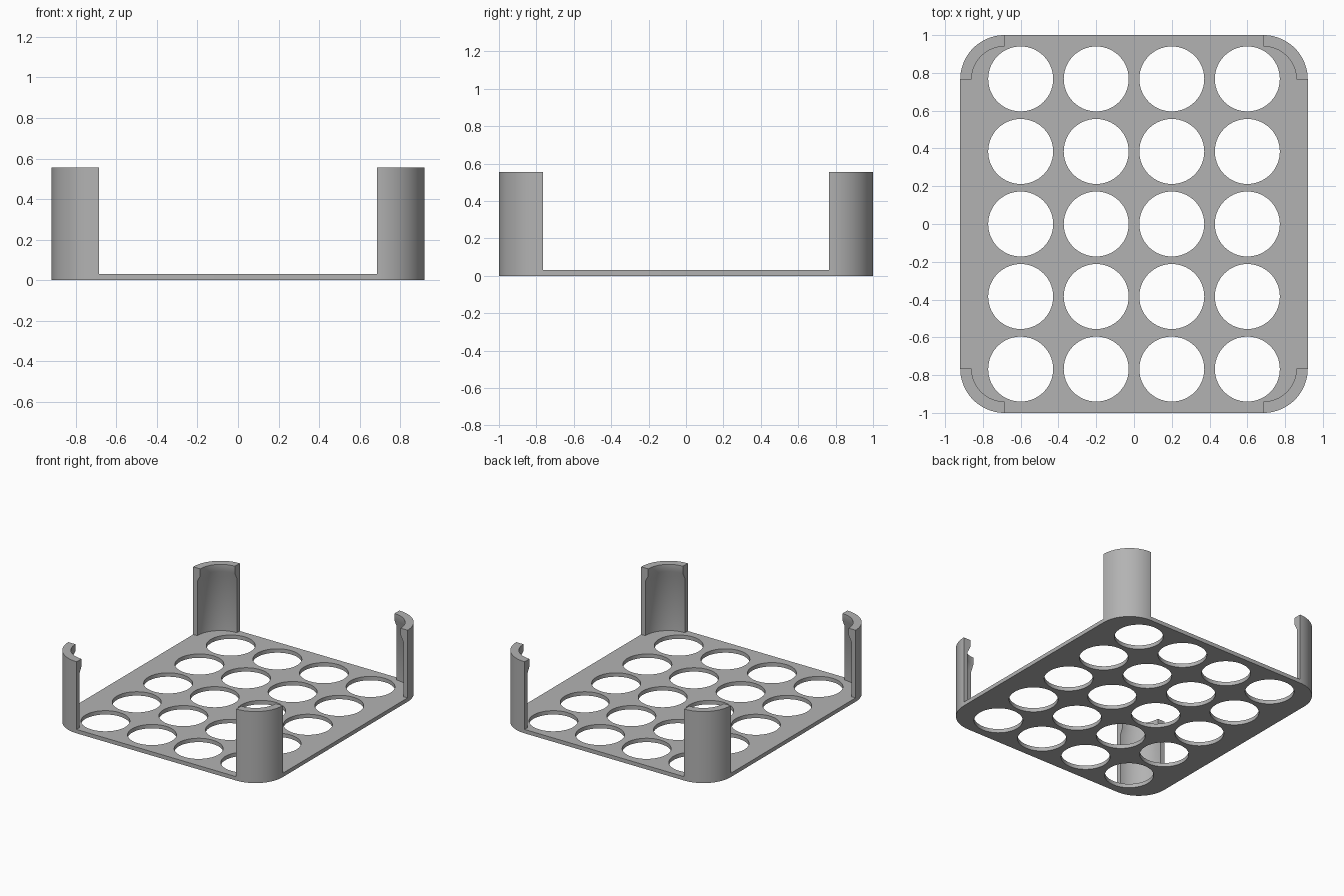
import bpy, bmesh
from math import sin, cos, pi, radians
from mathutils import Vector, Matrix

cube = bpy.data.objects.get("Cube")
if cube:
    bpy.data.objects.remove(cube, do_unlink=True)

HALF_X, HALF_Y = 0.92, 1.0
CORNER = 0.235
THICK = 0.03
HEIGHT = 0.555

grey = bpy.data.materials.new("plain grey")
grey.use_nodes = True
colour = (0.45, 0.45, 0.45, 1)
grey.diffuse_color = colour
grey.node_tree.nodes["Principled BSDF"].inputs["Base Color"].default_value = colour


def arc(cx, cy, r, start, end, steps):
    angles = [start + (end - start) * i / steps for i in range(steps + 1)]
    return [(cx + r * cos(a), cy + r * sin(a)) for a in angles]


def finish(name, bm):
    bmesh.ops.remove_doubles(bm, verts=bm.verts, dist=0.0001)
    bmesh.ops.recalc_face_normals(bm, faces=bm.faces)
    mesh = bpy.data.meshes.new(name)
    bm.to_mesh(mesh)
    bm.free()
    mesh.materials.append(grey)
    obj = bpy.data.objects.new(name, mesh)
    bpy.context.collection.objects.link(obj)
    bpy.ops.object.select_all(action='DESELECT')
    obj.select_set(True)
    bpy.context.view_layer.objects.active = obj
    bpy.ops.object.shade_smooth_by_angle(angle=radians(30))
    return obj


# Corner centres, counter-clockwise from the +x +y corner
cx, cy = HALF_X - CORNER, HALF_Y - CORNER
corners = [(cx, cy), (-cx, cy), (-cx, -cy), (cx, -cy)]

# Tray plate: rounded outline with a grid of round holes, filled and extruded
outline = []
for i, (x, y) in enumerate(corners):
    outline += arc(x, y, CORNER, i * pi / 2, (i + 1) * pi / 2, 20)
loops = [outline]
for col in range(4):
    for row in range(5):
        loops.append(arc(0.4 * (col - 1.5), 0.384 * (row - 2), 0.172, 0, 2 * pi, 56)[:-1])

curve = bpy.data.curves.new("plate_outline", 'CURVE')
curve.dimensions = '2D'
curve.fill_mode = 'BOTH'
curve.extrude = THICK / 2
for loop in loops:
    spline = curve.splines.new('POLY')
    spline.points.add(len(loop) - 1)
    for point, (x, y) in zip(spline.points, loop):
        point.co = (x, y, 0, 1)
    spline.use_cyclic_u = True
helper = bpy.data.objects.new("plate_outline", curve)
bpy.context.collection.objects.link(helper)
bpy.context.view_layer.update()
filled = bpy.data.meshes.new_from_object(
    helper.evaluated_get(bpy.context.evaluated_depsgraph_get()))
bpy.data.objects.remove(helper, do_unlink=True)
bm = bmesh.new()
bm.from_mesh(filled)
bmesh.ops.translate(bm, verts=bm.verts, vec=(0, 0, THICK / 2))
for face in bm.faces:
    face.material_index = 0
finish("tray_plate", bm)

# Corner posts: quarter-ring walls with a thicker retaining lip at the top
section = [(CORNER, THICK), (CORNER, HEIGHT), (0.175, HEIGHT),
           (0.175, 0.50), (0.2, 0.45), (0.2, THICK)]
names = ["back_left_post", "back_right_post", "front_right_post", "front_left_post"]
for i, (x, y) in enumerate(corners):
    bm = bmesh.new()
    start = bm.faces.new([bm.verts.new((r, 0, z)) for r, z in section])
    spun = bmesh.ops.spin(bm, geom=[start] + start.edges[:] + start.verts[:],
                          axis=(0, 0, 1), cent=(0, 0, 0), angle=pi / 2,
                          steps=20, use_duplicate=False)
    # Cap the starting end if the sweep left it open
    bmesh.ops.holes_fill(bm, edges=[e for e in bm.edges if e.is_boundary], sides=0)
    bm.transform(Matrix.Translation(Vector((x, y, 0))) @ Matrix.Rotation(i * pi / 2, 4, 'Z'))
    finish(names[i], bm)
